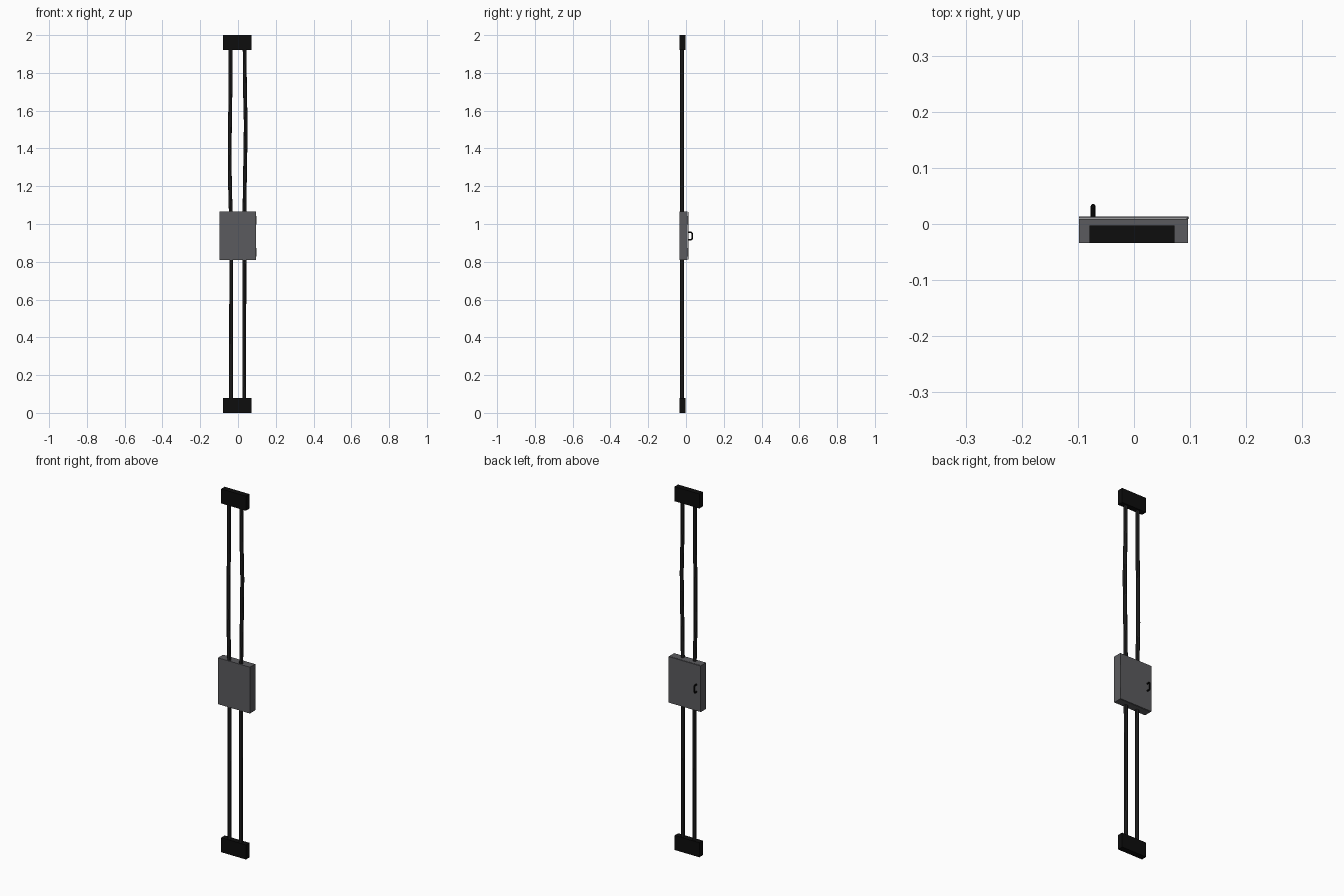
import bpy
from mathutils import Vector

if "Cube" in bpy.data.objects:
    bpy.data.objects.remove(bpy.data.objects["Cube"])


def material(name, rgb):
    m = bpy.data.materials.new(name)
    m.diffuse_color = (*rgb, 1)
    m.use_nodes = True
    m.node_tree.nodes["Principled BSDF"].inputs["Base Color"].default_value = m.diffuse_color
    return m


black = material("black_plastic", (0.004, 0.004, 0.004))
rubber = material("dark_rubber", (0.018, 0.018, 0.018))
steel = material("grey_metal", (0.105, 0.105, 0.112))


def box(name, lo, hi, mat, bevel=0.0):
    lo, hi = Vector(lo), Vector(hi)
    bpy.ops.mesh.primitive_cube_add(size=1, location=(lo + hi) / 2)
    o = bpy.context.object
    o.name = name
    o.scale = hi - lo
    bpy.ops.object.transform_apply(location=False, rotation=False, scale=True)
    o.data.materials.append(mat)
    if bevel:
        b = o.modifiers.new("bevel", 'BEVEL')
        b.width = bevel
        b.segments = 1
    return o


def tube(name, points, radius, mat):
    c = bpy.data.curves.new(name, 'CURVE')
    c.dimensions = '3D'
    c.bevel_depth = radius
    c.bevel_resolution = 2
    c.use_fill_caps = True
    s = c.splines.new('POLY')
    s.points.add(len(points) - 1)
    for p, co in zip(s.points, points):
        p.co = (*co, 1)
    o = bpy.data.objects.new(name, c)
    bpy.context.collection.objects.link(o)
    c.materials.append(mat)
    bpy.ops.object.select_all(action='DESELECT')
    o.select_set(True)
    bpy.context.view_layer.objects.active = o
    bpy.ops.object.convert(target='MESH')
    bpy.ops.object.shade_smooth_by_angle()


# End blocks at floor and top
for name, z in (("bottom_block", 0.0), ("top_block", 1.92)):
    box(name, (-0.079, -0.034, z), (0.072, -0.003, z + 0.08), black)

# Junction box with a rear door
box("cabinet", (-0.098, -0.034, 0.81), (0.096, 0.009, 1.065), steel)
box("cabinet_door", (-0.098, 0.0095, 0.811), (0.096, 0.013, 1.064), steel)

# Door hinges
for i, z in enumerate((0.85, 1.02)):
    tube(f"hinge_{i + 1}", [(0.0955, 0.011, z - 0.022), (0.0955, 0.011, z + 0.022)],
         0.0025, steel)

# Pull handle on the door
tube("door_handle",
     [(-0.073, 0.012, 0.916), (-0.073, 0.026, 0.916), (-0.073, 0.032, 0.921),
      (-0.073, 0.032, 0.951), (-0.073, 0.026, 0.956), (-0.073, 0.012, 0.956)],
     0.0042, black)

# Cables: straight below the box, slightly slack above it
y = -0.021
tube("left_lower_cable", [(-0.037, y, 0.07), (-0.036, y, 0.82)], 0.01, rubber)
tube("right_lower_cable", [(0.033, y, 0.07), (0.034, y, 0.82)], 0.01, rubber)
tube("left_upper_cable",
     [(-0.038, y, 1.05), (-0.041, y, 1.15), (-0.044, y, 1.3), (-0.043, y, 1.5),
      (-0.040, y, 1.7), (-0.040, y, 1.93)], 0.01, rubber)
tube("right_upper_cable",
     [(0.034, y, 1.05), (0.036, y, 1.2), (0.039, y, 1.38), (0.041, y, 1.53),
      (0.037, y, 1.7), (0.035, y, 1.93)], 0.01, rubber)
